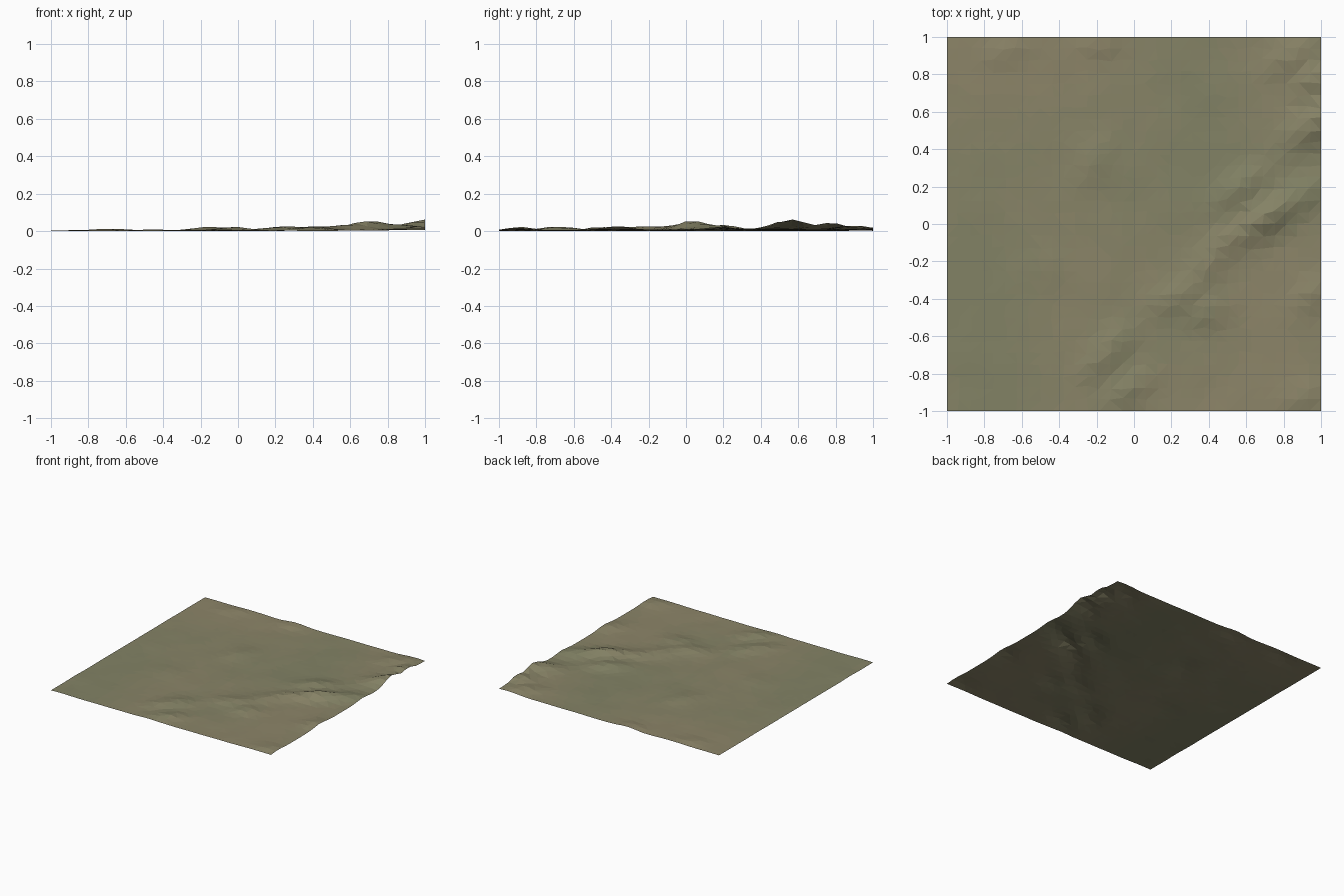
import bpy, bmesh, math
from mathutils import Vector, noise

N = 32  # grid cells per side

# low hills: x, y, height, length, width, angle in degrees
HILLS = [
    (1.00, 0.56, 0.055, 0.16, 0.08, 35),
    (0.97, 0.77, 0.038, 0.10, 0.06, 40),
    (0.85, 0.90, 0.020, 0.14, 0.07, 30),
    (0.70, 0.03, 0.045, 0.12, 0.07, 40),
    (0.58, 0.20, 0.028, 0.14, 0.07, 35),
    (0.90, 0.15, 0.022, 0.14, 0.07, 35),
    (0.50, -0.08, 0.022, 0.12, 0.06, 30),
    (0.25, -0.38, 0.023, 0.14, 0.07, 25),
    (0.40, -0.47, 0.020, 0.10, 0.06, 25),
    (0.40, -0.22, 0.018, 0.10, 0.06, 30),
    (-0.02, -0.88, 0.020, 0.12, 0.06, 35),
    (-0.18, -0.74, 0.016, 0.12, 0.06, 35),
    (-0.10, -0.62, 0.014, 0.10, 0.06, 30),
    (0.95, -0.38, 0.020, 0.10, 0.07, 50),
    (0.92, -0.92, 0.014, 0.10, 0.06, 20),
    (-0.20, 0.35, 0.012, 0.14, 0.08, 60),
    (-0.68, 0.92, 0.012, 0.12, 0.06, 20),
    (-0.18, 0.97, 0.015, 0.09, 0.06, 10),
    (-0.45, -0.20, 0.006, 0.10, 0.08, 0),
]


def height(x, y):
    z = 0.006 + 0.005 * max(0, x + 0.3 * y)
    z += 0.0035 * noise.noise(Vector((x * 5, y * 5, 2.0)))
    for hx, hy, h, a, b, deg in HILLS:
        c, s = math.cos(math.radians(deg)), math.sin(math.radians(deg))
        u = ((x - hx) * c + (y - hy) * s) / a
        v = ((y - hy) * c - (x - hx) * s) / b
        z += h * math.exp(-(u * u + v * v) * 0.75)
    return max(0.0, z)


def material(name, rgb):
    m = bpy.data.materials.new(name)
    m.diffuse_color = (*rgb, 1)
    return m


# terrain sheet: jittered grid, displaced and triangulated
bm = bmesh.new()
bmesh.ops.create_grid(bm, x_segments=N, y_segments=N, size=1)
for v in bm.verts:
    x, y = v.co.x, v.co.y
    j = noise.noise_vector(Vector((x * 17.3, y * 17.3, 5.1))) * 0.018
    if abs(x) < 0.999:
        x += j.x
    if abs(y) < 0.999:
        y += j.y
    v.co = (x, y, height(x, y))
zmin = min(v.co.z for v in bm.verts)
for v in bm.verts:
    v.co.z -= zmin
bmesh.ops.triangulate(bm, faces=bm.faces[:])

# blended patches of dry earth and grass
SHADES = 5
for f in bm.faces:
    p = f.calc_center_median()
    t = 0.5 + 0.9 * noise.noise(Vector((p.x * 1.6, p.y * 1.6, 8.0)))
    t += 0.25 * math.tanh(-2 * (p.x + 0.5) + 2 * (p.y - 0.3)) if p.x < 0 else 0
    t += 0.3 if p.x - p.y > 0.9 else 0
    f.material_index = min(SHADES - 1, max(0, int(t * SHADES)))
    f.smooth = False

mesh = bpy.data.meshes.new("terrain")
bm.to_mesh(mesh)
bm.free()
grass, earth = Vector((0.225, 0.225, 0.130)), Vector((0.265, 0.235, 0.140))
for i in range(SHADES):
    mesh.materials.append(material(f"ground_{i}", grass.lerp(earth, i / (SHADES - 1))))
bpy.context.collection.objects.link(bpy.data.objects.new("terrain", mesh))
